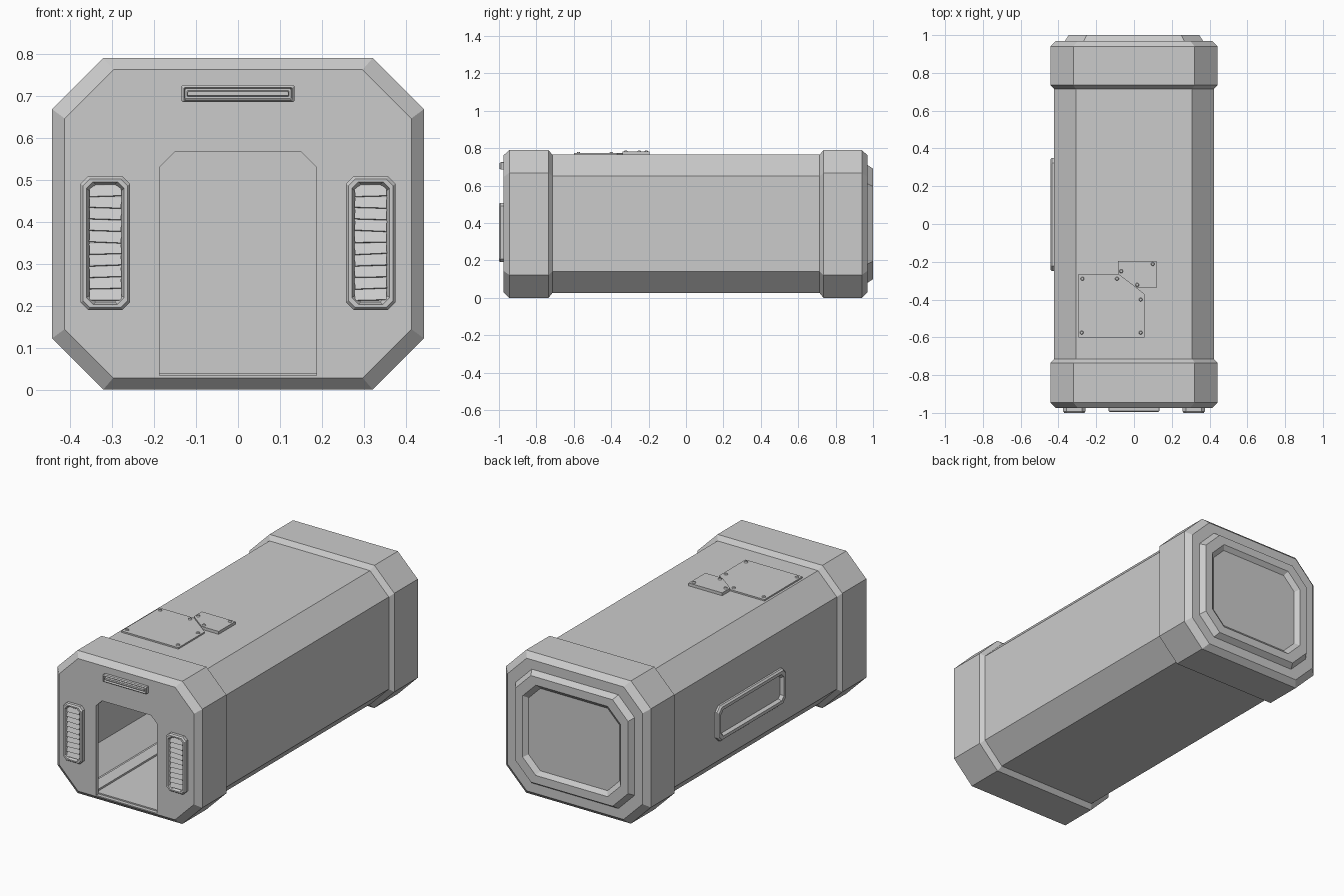
import bpy, bmesh, math, random
from mathutils import Matrix, Vector

random.seed(4)
cube = bpy.data.objects.get("Cube")
if cube:
    bpy.data.objects.remove(cube, do_unlink=True)

grey = bpy.data.materials.new("plain_grey")
grey.use_nodes = True
COLOUR = (0.6, 0.6, 0.6, 1)
grey.diffuse_color = COLOUR
grey.node_tree.nodes["Principled BSDF"].inputs["Base Color"].default_value = COLOUR


def finish(name, bm, matrix=Matrix()):
    bmesh.ops.recalc_face_normals(bm, faces=bm.faces)
    bmesh.ops.transform(bm, matrix=matrix, verts=bm.verts)
    mesh = bpy.data.meshes.new(name)
    bm.to_mesh(mesh)
    bm.free()
    mesh.materials.append(grey)
    obj = bpy.data.objects.new(name, mesh)
    bpy.context.collection.objects.link(obj)
    return obj


def octagon(y, hx, hz, c, cx=0, cz=0):
    """Rectangle with cut corners, facing along y."""
    quarter = [(hx - c, hz), (hx, hz - c)]
    right = quarter + [(x, -z) for x, z in reversed(quarter)]
    loop = right + [(-x, z) for x, z in reversed(right)]
    return [Vector((cx + x, y, cz + z)) for x, z in loop]


def loft(name, rings, matrix=Matrix()):
    bm = bmesh.new()
    loops = [[bm.verts.new(p) for p in ring] for ring in rings]
    n = len(loops[0])
    for a, b in zip(loops, loops[1:]):
        for i in range(n):
            j = (i + 1) % n
            bm.faces.new((a[i], a[j], b[j], b[i]))
    bm.faces.new(loops[0])
    bm.faces.new(loops[-1])
    return finish(name, bm, matrix)


def boxes(name, specs):
    """Each spec is centre, size and rotation matrix."""
    bm = bmesh.new()
    for centre, size, rot in specs:
        m = Matrix.Translation(centre) @ rot @ Matrix.Diagonal((*size, 1))
        bmesh.ops.create_cube(bm, size=1, matrix=m)
    return finish(name, bm)


def plate(name, outline, z0, z1):
    return loft(name, [[Vector((x, y, z)) for x, y in outline] for z in (z0, z1)])


# Hollow hull: cavity, doorway, front collar, body, rear collar, rear panel
MID = 0.395


def door(y):
    right = [(0.15, 0.567), (0.187, 0.53), (0.187, 0.15), (0.187, 0.034)]
    loop = right + [(-x, z) for x, z in reversed(right)]
    return [Vector((x, y, z)) for x, z in loop]


def hull_ring(y, hx, hz, c):
    return octagon(y, hx, hz, c, cz=MID)


cavity, body = (0.40, 0.362, 0.11), (0.423, 0.37, 0.115)
collar, end_face = (0.443, 0.395, 0.122), (0.413, 0.367, 0.116)
loft("hull", [
    hull_ring(0.94, *cavity), hull_ring(-0.955, *cavity),
    door(-0.955), door(-0.975),
    hull_ring(-0.975, *end_face), hull_ring(-0.945, *collar),
    hull_ring(-0.735, *collar), hull_ring(-0.715, *body),
    hull_ring(0.715, *body), hull_ring(0.735, *collar),
    hull_ring(0.94, *collar), hull_ring(0.97, *end_face),
    hull_ring(0.97, 0.365, 0.315, 0.1), hull_ring(1.0, 0.345, 0.295, 0.095),
    hull_ring(1.0, 0.3, 0.25, 0.08), hull_ring(0.98, 0.278, 0.228, 0.072),
])

# Interior floor and its edge strips
flat = Matrix()
boxes("floor", [((0, -0.01, 0.035), (0.58, 1.885, 0.01), flat)])
boxes("floor_strips", [((s * 0.235, -0.01, 0.044), (0.07, 1.885, 0.012), flat)
                       for s in (-1, 1)])

# Front vents with uneven slats
for side, sign in (("left", 1), ("right", -1)):
    cx, cz = sign * 0.316, 0.349
    steps = [(-0.97, 0.059, 0.159, 0.018), (-0.992, 0.059, 0.159, 0.018),
             (-1.0, 0.053, 0.153, 0.016), (-1.0, 0.045, 0.146, 0.016),
             (-0.983, 0.038, 0.14, 0.015)]
    loft(side + "_vent_frame", [octagon(*s, cx=cx, cz=cz) for s in steps])
    slats = []
    for i in range(10):
        turn = (Matrix.Rotation(math.radians(random.uniform(-3, 3)), 4, 'Y')
                @ Matrix.Rotation(math.radians(-20), 4, 'X'))
        slats.append(((cx, -0.988, cz + (i - 4.5) * 0.0275),
                      (0.076, 0.004, 0.026), turn))
    boxes(side + "_vent_slats", slats)

# Light bar over the doorway
bar = [(-0.97, 0.134, 0.02, 0.002), (-0.99, 0.134, 0.02, 0.002),
       (-0.996, 0.129, 0.015, 0.002), (-0.985, 0.126, 0.012, 0.002),
       (-0.985, 0.122, 0.007, 0.002), (-0.995, 0.12, 0.005, 0.002)]
loft("light_bar", [octagon(*s, cz=0.705) for s in bar])

# Raised frame on the right side
frame = [(-0.415, 0.3, 0.098, 0.028), (-0.434, 0.3, 0.098, 0.028),
         (-0.443, 0.292, 0.09, 0.025), (-0.443, 0.275, 0.073, 0.02),
         (-0.426, 0.266, 0.064, 0.018)]
loft("side_frame", [octagon(*s, cx=-0.05, cz=0.348) for s in frame],
     Matrix.Rotation(math.radians(-90), 4, 'Z'))

# Riveted roof patches
plate("large_roof_patch", [(-0.295, -0.6), (0.055, -0.6), (0.055, -0.37),
                           (-0.08, -0.265), (-0.295, -0.265)], 0.763, 0.773)
plate("small_roof_patch", [(-0.085, -0.195), (0.12, -0.195), (0.12, -0.34),
                           (0.015, -0.34), (-0.085, -0.265)], 0.763, 0.781)


def rivets(name, spots, z):
    bm = bmesh.new()
    for x, y in spots:
        bmesh.ops.create_cone(bm, cap_ends=True, segments=10, radius1=0.011,
                              radius2=0.007, depth=0.008,
                              matrix=Matrix.Translation((x, y, z)))
    finish(name, bm)


rivets("large_patch_rivets", [(-0.273, -0.29), (-0.09, -0.29), (-0.277, -0.575),
                              (0.035, -0.575), (0.035, -0.4)], 0.775)
rivets("small_patch_rivets", [(-0.068, -0.25), (0.1, -0.212), (0.017, -0.322)], 0.783)
